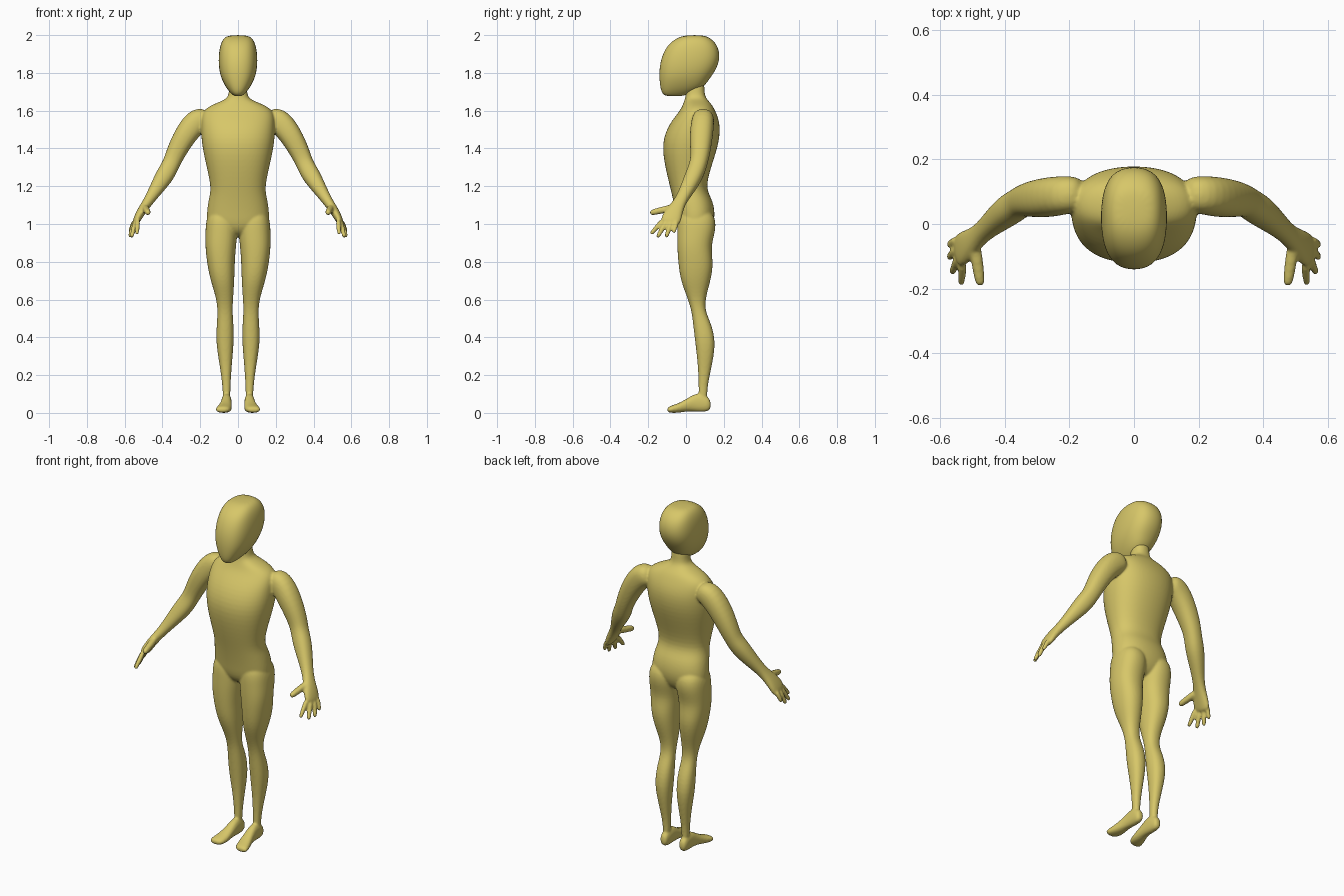
import bpy
import bmesh
import math
from mathutils import Vector

cube = bpy.data.objects.get("Cube")
if cube:
    bpy.data.objects.remove(cube, do_unlink=True)

skin = bpy.data.materials.new("warm_yellow")
skin.use_nodes = True
colour = (0.68, 0.57, 0.14, 1)
skin.diffuse_color = colour
skin.node_tree.nodes["Principled BSDF"].inputs["Base Color"].default_value = colour

SIDES = 16
BOTH = (1, -1)
SWELL = 1.026  # makes up for the shrinkage of subdivision


def power(value, exponent):
    return math.copysign(abs(value) ** exponent, value)


def loft(bm, rings, sides=(1,), squareness=2.3):
    """Skin a chain of (centre, half axis, half axis) rounded sections."""
    for side in sides:
        loops = []
        for centre, u, v in rings:
            loop = []
            for i in range(SIDES):
                a = math.tau * i / SIDES
                p = centre + SWELL * (u * power(math.cos(a), 2 / squareness)
                                      + v * power(math.sin(a), 2 / squareness))
                loop.append(bm.verts.new((p.x * side, p.y, p.z)))
            loops.append(loop)
        for low, high in zip(loops, loops[1:]):
            for i in range(SIDES):
                j = (i + 1) % SIDES
                bm.faces.new((low[i], low[j], high[j], high[i]))
        bm.faces.new(loops[0])
        bm.faces.new(loops[-1])


def upright(rows):
    """Rows of height, front, back, inner x, outer x."""
    return [(Vector(((xi + xo) / 2, (f + b) / 2, z)),
             Vector((0, (b - f) / 2, 0)), Vector(((xo - xi) / 2, 0, 0)))
            for z, f, b, xi, xo in rows]


def symmetric(rows):
    """Rows of height, front, back, half width."""
    return upright([(z, f, b, -w, w) for z, f, b, w in rows])


def lengthwise(rows):
    """Rows of y, bottom, top, inner x, outer x."""
    return [(Vector(((xi + xo) / 2, y, (lo + hi) / 2)),
             Vector((0, 0, (hi - lo) / 2)), Vector(((xo - xi) / 2, 0, 0)))
            for y, lo, hi, xi, xo in rows]


def along(rows, reference):
    """Rows of x, y, z and two radii, with sections square to the path."""
    points = [Vector(r[:3]) for r in rows]
    rings = []
    for i, row in enumerate(rows):
        t = (points[min(i + 1, len(rows) - 1)] - points[max(i - 1, 0)]).normalized()
        u = (reference - t * reference.dot(t)).normalized()
        rings.append((points[i], u * row[3], t.cross(u) * row[4]))
    return rings


def finish(bm, name):
    bmesh.ops.recalc_face_normals(bm, faces=bm.faces)
    mesh = bpy.data.meshes.new(name)
    bm.to_mesh(mesh)
    bm.free()
    for face in mesh.polygons:
        face.use_smooth = True
    mesh.materials.append(skin)
    obj = bpy.data.objects.new(name, mesh)
    bpy.context.collection.objects.link(obj)
    subdivide = obj.modifiers.new("Subdivide", "SUBSURF")
    subdivide.levels = subdivide.render_levels = 2
    return obj


# Head: deep skull, flattened sides, narrow chin
bm = bmesh.new()
loft(bm, symmetric([
    (2.0, .0, .09, .045),
    (1.985, -.05, .13, .076),
    (1.945, -.1, .168, .095),
    (1.88, -.13, .18, .103),
    (1.82, -.14, .16, .1),
    (1.77, -.14, .125, .088),
    (1.72, -.135, .09, .062),
    (1.69, -.125, .02, .036),
    (1.676, -.105, -.02, .018),
]), squareness=2.5)
finish(bm, "head")

# Torso and neck
bm = bmesh.new()
loft(bm, symmetric([
    (1.78, .0, .1, .045),
    (1.69, .0, .095, .046),
    (1.66, -.005, .11, .06),
    (1.635, -.015, .135, .13),
    (1.6, -.03, .155, .19),
    (1.53, -.09, .182, .195),
    (1.43, -.128, .175, .193),
    (1.31, -.112, .135, .167),
    (1.19, -.082, .1, .139),
    (1.13, -.068, .14, .155),
    (1.05, -.052, .155, .166),
    (.98, -.042, .14, .162),
    (.93, .0, .1, .09),
]))

# Legs
loft(bm, upright([
    (1.08, -.02, .12, .03, .14),
    (1.03, -.045, .158, .002, .168),
    (.96, -.046, .155, .002, .172),
    (.88, -.046, .13, .012, .173),
    (.79, -.04, .145, .018, .163),
    (.7, -.028, .13, .02, .145),
    (.61, .008, .103, .026, .115),
    (.54, .03, .1, .03, .107),
    (.47, .038, .135, .024, .112),
    (.37, .05, .158, .022, .117),
    (.25, .064, .137, .034, .096),
    (.13, .068, .11, .041, .08),
    (.05, .065, .115, .041, .08),
]), BOTH)

# Feet
loft(bm, lengthwise([
    (.132, .025, .06, .045, .075),
    (.115, .005, .09, .036, .086),
    (.06, .006, .11, .034, .086),
    (.01, .01, .078, .034, .092),
    (-.04, .0, .05, .032, .108),
    (-.08, .0, .038, .04, .12),
    (-.1, .004, .028, .055, .115),
]), BOTH)

# Arms ending in flat palms
loft(bm, along([
    (.15, .095, 1.565, .05, .05),
    (.215, .09, 1.555, .06, .07),
    (.285, .08, 1.465, .062, .06),
    (.335, .075, 1.365, .05, .05),
    (.355, .065, 1.315, .046, .045),
    (.385, .045, 1.26, .048, .05),
    (.43, .01, 1.19, .04, .038),
    (.475, -.03, 1.12, .03, .026),
    (.51, -.06, 1.07, .045, .024),
    (.535, -.08, 1.025, .055, .02),
    (.548, -.088, .995, .043, .014),
], Vector((0, 1, 0))), BOTH)

# Thumb and fingers, each from knuckle to tip
digits = [
    ((.495, -.055, 1.09), (.475, -.192, 1.058), .02),
    ((.53, -.118, 1.025), (.536, -.188, .945), .014),
    ((.543, -.102, 1.015), (.564, -.152, .928), .014),
    ((.55, -.078, 1.01), (.574, -.106, .928), .014),
    ((.55, -.048, 1.015), (.575, -.066, .952), .013),
]
for base, tip, radius in digits:
    base, tip = Vector(base), Vector(tip)
    rows = [(*base.lerp(tip, t), radius * k, radius * k)
            for t, k in ((0, 1), (.5, .9), (.9, .8), (1, .5))]
    loft(bm, along(rows, Vector((1, 0, 0))), BOTH)

# Fuse the parts into one smooth skin
body = finish(bm, "body")
fuse = body.modifiers.new("Fuse", "REMESH")
fuse.mode = "VOXEL"
fuse.voxel_size = .006
fuse.use_smooth_shade = True
soften = body.modifiers.new("Soften", "SMOOTH")
soften.factor = .5
soften.iterations = 6
